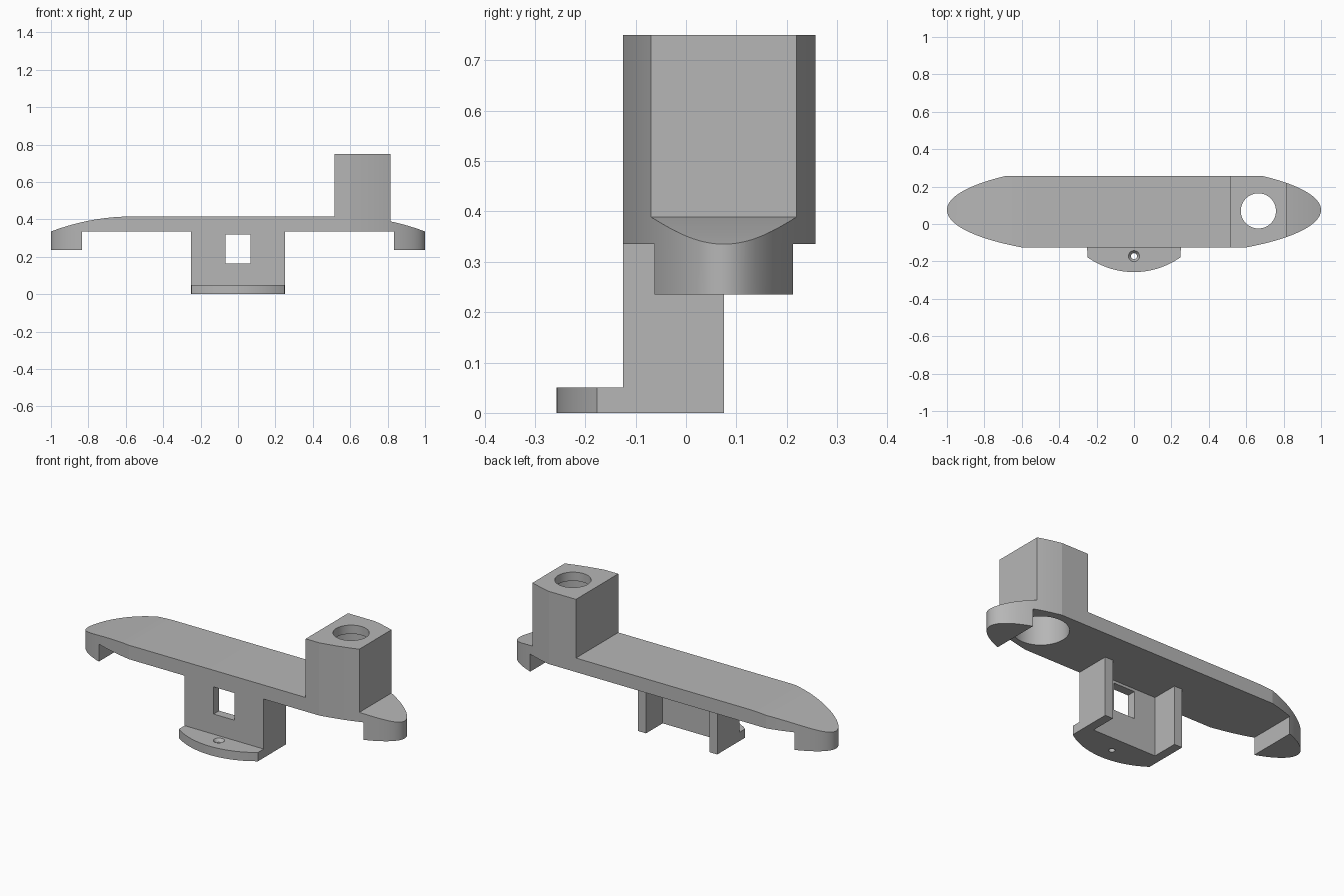
import bpy
import bmesh
from math import sin, cos, pi, sqrt, radians
from mathutils import Matrix, Vector

cube = bpy.data.objects.get("Cube")
if cube:
    bpy.data.objects.remove(cube, do_unlink=True)

grey = bpy.data.materials.new("plain grey")
grey.use_nodes = True
grey.diffuse_color = (0.47, 0.47, 0.47, 1)
grey.node_tree.nodes["Principled BSDF"].inputs["Base Color"].default_value = grey.diffuse_color

MID_Y = 0.075                    # centre line of the long plate
FRONT, BACK = -0.125, 0.257      # flat long sides
UNDER, TOP = 0.335, 0.415        # plate underside and top
BASE_T = 0.05                    # wall thickness


def make_object(name, bm):
    bmesh.ops.recalc_face_normals(bm, faces=bm.faces)
    mesh = bpy.data.meshes.new(name)
    bm.to_mesh(mesh)
    bm.free()
    ob = bpy.data.objects.new(name, mesh)
    bpy.context.collection.objects.link(ob)
    mesh.materials.append(grey)
    return ob


def prism(name, points, direction):
    """Extrude a closed 3D outline along a direction."""
    bm = bmesh.new()
    face = bm.faces.new([bm.verts.new(p) for p in points])
    new = bmesh.ops.extrude_face_region(bm, geom=[face])["geom"]
    bmesh.ops.translate(bm, vec=Vector(direction),
                        verts=[v for v in new if isinstance(v, bmesh.types.BMVert)])
    return make_object(name, bm)


def round_cutter(x, y, z0, z1, r0, r1):
    bm = bmesh.new()
    bmesh.ops.create_cone(bm, cap_ends=True, segments=64, radius1=r0, radius2=r1,
                          depth=z1 - z0, matrix=Matrix.Translation((x, y, (z0 + z1) / 2)))
    return make_object("cutter", bm)


def box_cutter(lo, hi):
    x0, y0, z0 = lo
    x1, y1, z1 = hi
    return prism("cutter", [(x0, y0, z0), (x1, y0, z0), (x1, y1, z0), (x0, y1, z0)],
                 (0, 0, z1 - z0))


def boolean(ob, tool, operation="DIFFERENCE"):
    tool.hide_render = True
    mod = ob.modifiers.new("cut", "BOOLEAN")
    mod.object, mod.operation, mod.solver = tool, operation, "EXACT"
    bpy.context.view_layer.objects.active = ob
    bpy.ops.object.modifier_apply(modifier=mod.name)
    bpy.data.objects.remove(tool, do_unlink=True)


def finish(ob):
    bpy.ops.object.select_all(action="DESELECT")
    ob.select_set(True)
    bpy.context.view_layer.objects.active = ob
    bpy.ops.object.shade_smooth_by_angle(angle=radians(8))


# Body: side profile with end tabs, domed ends and tower
def top_z(x):
    return TOP - 0.08 * (max(0, abs(x) - 0.57) / 0.43) ** 2


TAB_X, TAB_Z = 0.835, 0.235
TOWER_L, TOWER_R, TOWER_Z = 0.515, 0.815, 0.75
OUT = 1.02                       # overshoot, trimmed by the outline
steps = 24
profile = [(-OUT, TAB_Z), (-TAB_X, TAB_Z), (-TAB_X, UNDER),
           (TAB_X, UNDER), (TAB_X, TAB_Z), (OUT, TAB_Z)]
right_end = [OUT + (TOWER_R - OUT) * i / steps for i in range(steps + 1)]
left_end = [-0.57 + (0.57 - OUT) * i / steps for i in range(steps + 1)]
profile += [(x, top_z(x)) for x in right_end]
profile += [(TOWER_R, TOWER_Z), (TOWER_L, TOWER_Z), (TOWER_L, TOP)]
profile += [(x, top_z(x)) for x in left_end]
body = prism("body", [(x, -0.5, z) for x, z in profile], (0, 1, 0))

# Plan outline: ellipse with its long sides cut flat
outline = []
for side, limit in ((1, BACK - MID_Y), (-1, MID_Y - FRONT)):
    x_flat = sqrt(1 - (limit / 0.25) ** 2)
    xs = [cos(pi * i / 128) for i in range(128)]
    xs = [x for x in xs if abs(abs(x) - x_flat) > 0.004 and abs(x) > x_flat]
    xs = sorted(xs + [x_flat, -x_flat], reverse=True)
    half = [(side * x, MID_Y + side * 0.25 * sqrt(max(0, 1 - x * x))) for x in xs]
    outline += half
boolean(body, prism("outline_cutter", [(x, y, 0) for x, y in outline], (0, 0, 1)),
        "INTERSECT")

# Tower bore: wide from below, narrow through the top lip
BORE_X, BORE_Y = 0.665, 0.07
boolean(body, round_cutter(BORE_X, BORE_Y, 0.2, TOWER_Z - BASE_T, 0.143, 0.143))
boolean(body, round_cutter(BORE_X, BORE_Y, 0.6, 0.9, 0.094, 0.094))
finish(body)

# Bracket: U-shaped wall with a window
W = 0.25
inner = W - BASE_T
plan = [(-W, FRONT), (W, FRONT), (W, MID_Y), (inner, MID_Y), (inner, FRONT + BASE_T),
        (-inner, FRONT + BASE_T), (-inner, MID_Y), (-W, MID_Y)]
bracket = prism("bracket", [(x, y, 0) for x, y in plan], (0, 0, UNDER))
boolean(bracket, box_cutter((-0.066, -0.3, 0.165), (0.066, 0.2, 0.32)))
finish(bracket)

# Flange: rounded foot with a countersunk screw hole
R = 0.43
arc_y = -0.257 + R
half_angle = 0.62
arc = [half_angle * (1 - 2 * i / 32) for i in range(33)]
foot = [(W, FRONT), (-W, FRONT)]
foot += [(max(-W, min(W, -R * sin(a))), arc_y - R * cos(a)) for a in arc]
flange = prism("flange", [(x, y, 0) for x, y in foot], (0, 0, BASE_T))
boolean(flange, round_cutter(0, -0.172, -0.1, 0.1, 0.016, 0.016))
boolean(flange, round_cutter(0, -0.172, 0.03, 0.052, 0.014, 0.031))
finish(flange)
